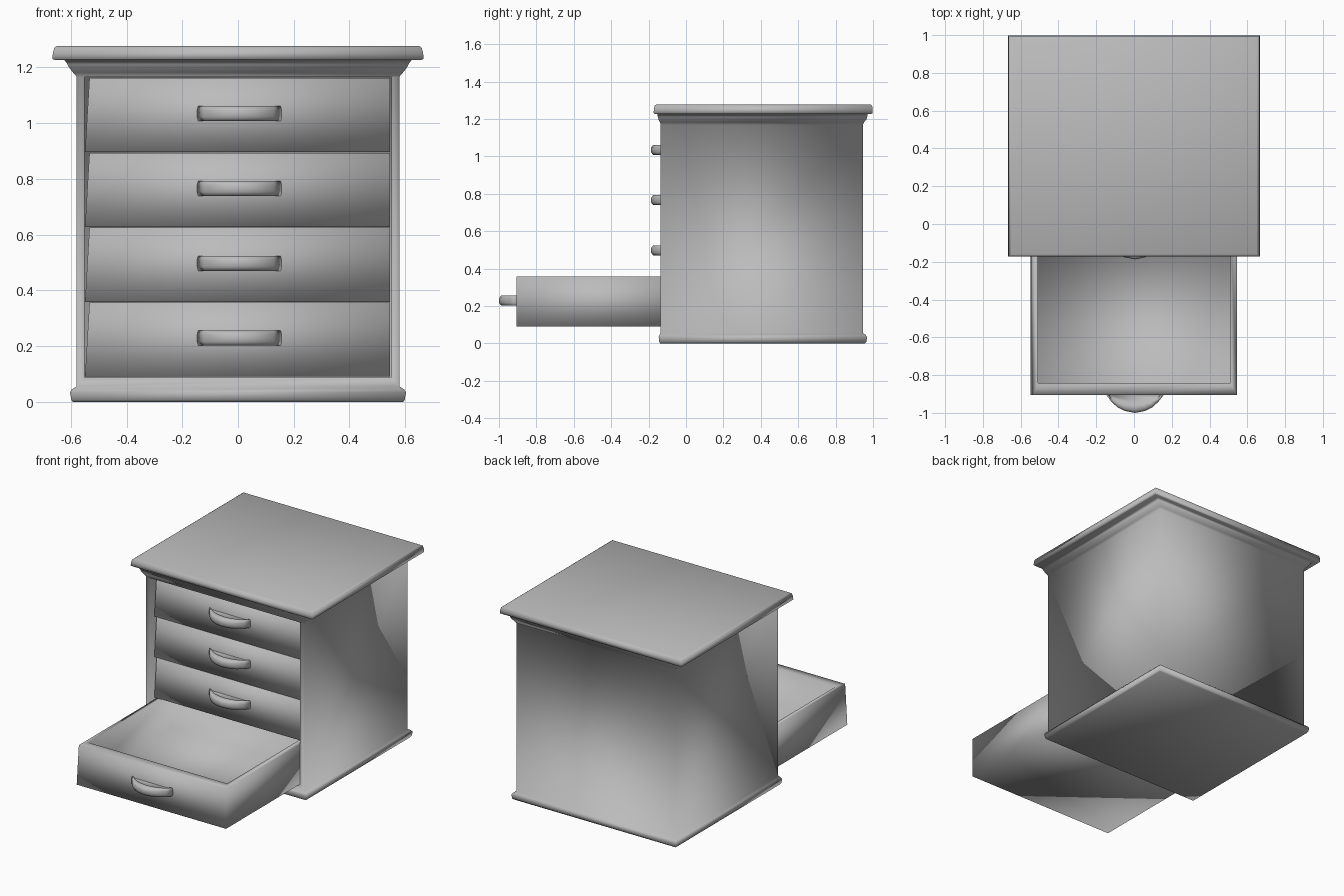
import bpy, bmesh

if "Cube" in bpy.data.objects:
    bpy.data.objects.remove(bpy.data.objects["Cube"])

# Mid grey finish shared by every part
grey = bpy.data.materials.new("grey_finish")
grey.diffuse_color = (0.5, 0.5, 0.5, 1)
grey.use_nodes = True
grey.node_tree.nodes["Principled BSDF"].inputs["Base Color"].default_value = grey.diffuse_color


def rect(x0, x1, y0, y1, z):
    return [(x0, y0, z), (x1, y0, z), (x1, y1, z), (x0, y1, z)]


def loft(name, rings, opening=None):
    """Skin a stack of equal-length point rings, cap both ends, smooth shade.
    opening = (ring index, margins, depth) recesses the front face there."""
    bm = bmesh.new()
    vr = [[bm.verts.new(p) for p in r] for r in rings]
    n = len(vr[0])
    front = []
    for a, b in zip(vr, vr[1:]):
        for i in range(n):
            j = (i + 1) % n
            f = bm.faces.new((a[i], a[j], b[j], b[i]))
            if i == 0:
                front.append(f)
    bm.faces.new(vr[0][::-1])
    bm.faces.new(vr[-1])
    bmesh.ops.recalc_face_normals(bm, faces=bm.faces)
    if opening:
        index, (half, z0, z1), depth = opening
        f = front[index]
        bmesh.ops.inset_individual(bm, faces=[f], thickness=0.002)
        zm = f.calc_center_median().z
        for v in f.verts:
            v.co.x = half if v.co.x > 0 else -half
            v.co.z = z1 if v.co.z > zm else z0
        ext = bmesh.ops.extrude_discrete_faces(bm, faces=[f])["faces"]
        bmesh.ops.translate(bm, verts=ext[0].verts, vec=(0, depth, 0))
    for f in bm.faces:
        f.smooth = True
    me = bpy.data.meshes.new(name)
    bm.to_mesh(me)
    bm.free()
    me.materials.append(grey)
    ob = bpy.data.objects.new(name, me)
    bpy.context.collection.objects.link(ob)


# Cabinet: base moulding, body, crown and top slab as one stacked profile
# (half width, front y, back y, z)
profile = [
    (0.593, -0.137, 0.955, 0.0), (0.598, -0.143, 0.965, 0.008),
    (0.603, -0.146, 0.968, 0.035), (0.595, -0.142, 0.96, 0.046),
    (0.58, -0.135, 0.945, 0.056),
    (0.58, -0.135, 0.945, 1.168), (0.592, -0.139, 0.952, 1.182),
    (0.606, -0.148, 0.966, 1.200), (0.612, -0.151, 0.969, 1.212),
    (0.622, -0.153, 0.970, 1.226),
    (0.655, -0.165, 0.99, 1.226), (0.666, -0.173, 0.997, 1.231),
    (0.664, -0.172, 0.998, 1.252), (0.659, -0.168, 0.995, 1.271),
    (0.650, -0.160, 0.987, 1.277)]
loft("cabinet", [rect(-hx, hx, y0, y1, z) for hx, y0, y1, z in profile],
     opening=(4, (0.55, 0.09, 1.165), 1.045))


def drawer(name, y, z):
    """Open-topped drawer, left side leaning in slightly toward the top."""
    h, length, wall = 0.266, 0.97, 0.035
    xl, xr = -0.549, 0.546
    loft(name, [
        rect(xl, xr, y, y + length, z),
        rect(xl + 0.016, xr, y, y + length, z + h),
        rect(xl + 0.04, 0.51, y + 0.064, y + length - wall, z + h),
        rect(xl + 0.04, 0.51, y + 0.064, y + length - wall, z + 0.03)])


def handle(name, y, zc):
    """Bulging pull: half outline seen from above, stacked in height."""
    half = [(0.155, 0.0), (0.125, 0.035), (0.092, 0.066), (0.052, 0.085)]
    outline = half + [(0, 0.095)] + [(-x, d) for x, d in half[::-1]]
    steps = [(0.45, -0.021), (0.58, -0.027), (0.88, -0.027), (1.0, -0.012),
             (1.0, 0.012), (0.88, 0.027), (0.58, 0.027), (0.45, 0.019)]
    rings = []
    for s, dz in steps:
        w = 0.8 + 0.2 * s
        rings.append([(0.005 + x * w, y + 0.004 - (d * s + 0.004 * (d > 0)), zc + dz)
                      for x, d in outline])
    loft(name, rings)


# Four drawers, the lowest pulled out
for i in range(4):
    y = -0.905 if i == 0 else -0.092
    z = 0.091 + i * 0.2685
    drawer(f"drawer_{i + 1}", y, z)
    handle(f"drawer_handle_{i + 1}", y, z + 0.138)
